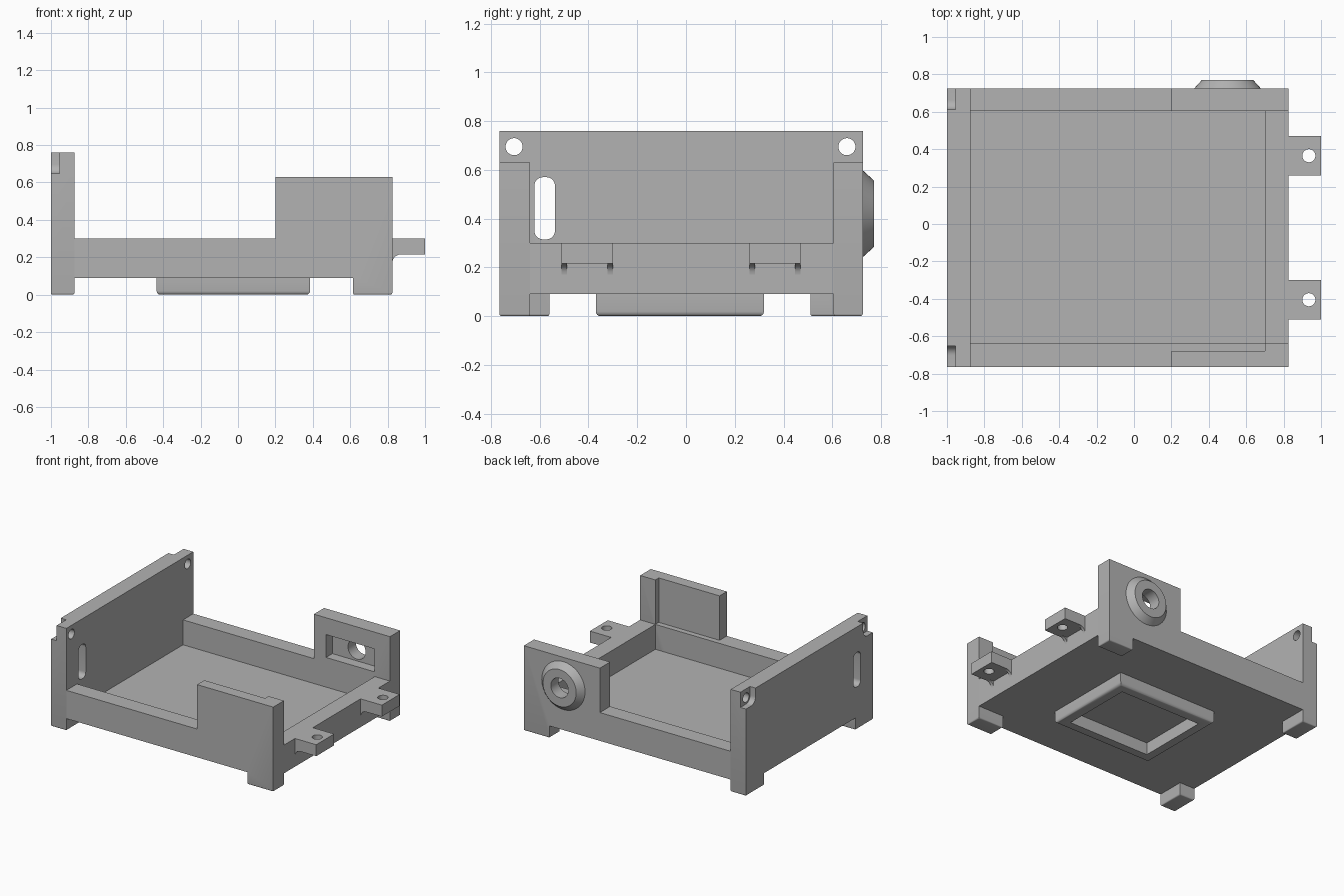
import bpy, bmesh, math
from mathutils import Matrix, Vector

cube = bpy.data.objects.get("Cube")
if cube:
    bpy.data.objects.remove(cube, do_unlink=True)

grey = bpy.data.materials.new("plain grey")
grey.use_nodes = True
COLOUR = (0.45, 0.45, 0.45, 1)
grey.diffuse_color = COLOUR
grey.node_tree.nodes["Principled BSDF"].inputs["Base Color"].default_value = COLOUR
parts = []


def finish(name, bm, cutter=False):
    bmesh.ops.recalc_face_normals(bm, faces=bm.faces)
    mesh = bpy.data.meshes.new(name)
    bm.to_mesh(mesh)
    bm.free()
    mesh.materials.append(grey)
    obj = bpy.data.objects.new(name, mesh)
    bpy.context.collection.objects.link(obj)
    if cutter:
        obj.hide_render = True
    else:
        parts.append(obj)
    return obj


def prism(name, outline, axis, lo, hi, cutter=False, round_bottom=0):
    """Extrude a 2D outline along an axis from lo to hi."""
    place = {"x": lambda a, b: (lo, a, b),
             "y": lambda a, b: (a, lo, b),
             "z": lambda a, b: (a, b, lo)}[axis]
    bm = bmesh.new()
    face = bm.faces.new([bm.verts.new(place(a, b)) for a, b in outline])
    out = bmesh.ops.extrude_face_region(bm, geom=[face])
    shift = Vector([hi - lo if axis == c else 0 for c in "xyz"])
    bmesh.ops.translate(bm, vec=shift,
                        verts=[v for v in out["geom"] if isinstance(v, bmesh.types.BMVert)])
    if round_bottom:
        edges = [e for e in bm.edges if all(v.co.z < 0.001 for v in e.verts)]
        bmesh.ops.bevel(bm, geom=edges, offset=round_bottom, segments=4,
                        profile=0.5, affect="EDGES")
    return finish(name, bm, cutter)


def box(name, x, y, z, **kw):
    return prism(name, [(x[0], y[0]), (x[1], y[0]), (x[1], y[1]), (x[0], y[1])],
                 "z", z[0], z[1], **kw)


def rounded_rect(a, b, r, steps=8):
    """Rectangle spanning a and b, with corner radius r."""
    pts = []
    corners = [(a[1] - r, b[1] - r), (a[0] + r, b[1] - r),
               (a[0] + r, b[0] + r), (a[1] - r, b[0] + r)]
    for i, (ca, cb) in enumerate(corners):
        for k in range(steps + 1):
            t = math.pi / 2 * (i + k / steps)
            pts.append((ca + r * math.cos(t), cb + r * math.sin(t)))
    return pts


def cone(name, centre, axis, r1, r2, depth, cutter=False):
    bm = bmesh.new()
    bmesh.ops.create_cone(bm, cap_ends=True, segments=48, radius1=r1, radius2=r2, depth=depth)
    turn = {"x": Matrix.Rotation(math.pi / 2, 4, "Y"),
            "y": Matrix.Rotation(-math.pi / 2, 4, "X"),
            "z": Matrix()}[axis]
    bmesh.ops.transform(bm, matrix=Matrix.Translation(centre) @ turn, verts=bm.verts)
    return finish(name, bm, cutter)


def cut(obj, cutter):
    mod = obj.modifiers.new("cut", "BOOLEAN")
    mod.operation = "DIFFERENCE"
    mod.solver = "EXACT"
    mod.object = cutter
    bpy.context.view_layer.objects.active = obj
    bpy.ops.object.modifier_apply(modifier=mod.name)
    bpy.data.objects.remove(cutter, do_unlink=True)


LEFT, LEFT_IN, RIGHT_IN, RIGHT = -1.0, -0.875, 0.70, 0.825
FRONT, FRONT_IN, BACK_IN, BACK = -0.765, -0.64, 0.605, 0.725
UNDER, RIM, TALL, TOP = 0.09, 0.30, 0.63, 0.76

# Tray floor and low wall on the open side
box("floor", (LEFT_IN, RIGHT_IN), (FRONT_IN, BACK_IN), (UNDER, 0.115))
box("low_side_wall", (RIGHT_IN, RIGHT), (FRONT_IN, BACK_IN), (UNDER, RIM))

# Front and back walls, each with a raised block and a foot
outline = [(LEFT_IN, UNDER), (0.615, UNDER), (0.615, 0), (RIGHT, 0), (RIGHT, TALL),
           (0.2, TALL), (0.2, RIM), (LEFT_IN, RIM)]
front_wall = prism("front_wall", outline, "y", FRONT, FRONT_IN, round_bottom=0.01)
back_wall = prism("back_wall", outline, "y", BACK_IN, BACK, round_bottom=0.01)
cut(front_wall, box("front_recess", (0.1, RIGHT_IN), (-0.68, -0.5), (RIM, 0.8), cutter=True))

# Socket pocket, outside collar and through hole
collar = cone("socket_collar", (0.5, BACK + 0.0225, 0.42), "y", 0.178, 0.137, 0.045)
cut(back_wall, box("pocket", (0.3, 0.7), (0.5, 0.68), (0.335, 0.505), cutter=True))
for part in (back_wall, collar):
    cut(part, cone("socket_hole", (0.5, 0.72, 0.42), "y", 0.072, 0.072, 0.4, cutter=True))

# Tall end wall with feet, cable slot, screw holes and notched corners
outline = [(FRONT, 0), (-0.56, 0), (-0.56, UNDER), (0.51, UNDER), (0.51, 0),
           (BACK, 0), (BACK, TOP), (FRONT, TOP)]
end_wall = prism("tall_end_wall", outline, "x", LEFT, LEFT_IN, round_bottom=0.01)
cut(end_wall, prism("slot", rounded_rect((-0.622, -0.537), (0.315, 0.57), 0.036),
                    "x", -1.2, -0.8, cutter=True))
for y, span in ((-0.705, (-0.9, -0.652)), (0.66, (0.612, 0.9))):
    cut(end_wall, cone("screw_hole", (-0.93, y, 0.695), "x", 0.035, 0.035, 0.4, cutter=True))
    cut(end_wall, prism("notch", rounded_rect(span, (0.647, 0.9), 0.05),
                        "x", -1.1, -0.955, cutter=True))

# Mounting tabs with curved gussets
ARC = [math.pi / 2 * k / 6 for k in range(7)]
gusset = [(RIGHT, 0.215)] + [(0.87 - 0.045 * math.sin(t), 0.17 + 0.045 * math.cos(t)) for t in ARC]
for side, y0, y1 in (("front", -0.51, -0.30), ("back", 0.26, 0.47)):
    tab = box(side + "_tab", (RIGHT, 1.0), (y0, y1), (0.215, RIM))
    cut(tab, cone("tab_hole", (0.935, (y0 + y1) / 2, 0.26), "z", 0.035, 0.035, 0.3, cutter=True))
    for n, y in (("outer", y0), ("inner", y1 - 0.022)):
        prism(f"{side}_tab_{n}_gusset", gusset, "y", y, y + 0.022)

# Hollow base frame under the floor
frame = box("base_frame", (-0.435, 0.385), (-0.37, 0.32), (0, UNDER), round_bottom=0.02)
cut(frame, box("frame_opening", (-0.36, 0.31), (-0.295, 0.245), (-0.1, 0.2), cutter=True))

# Smooth the round surfaces, keep the corners sharp
bpy.ops.object.select_all(action="DESELECT")
for obj in parts:
    obj.select_set(True)
bpy.context.view_layer.objects.active = parts[0]
bpy.ops.object.shade_smooth_by_angle(angle=math.radians(30))
